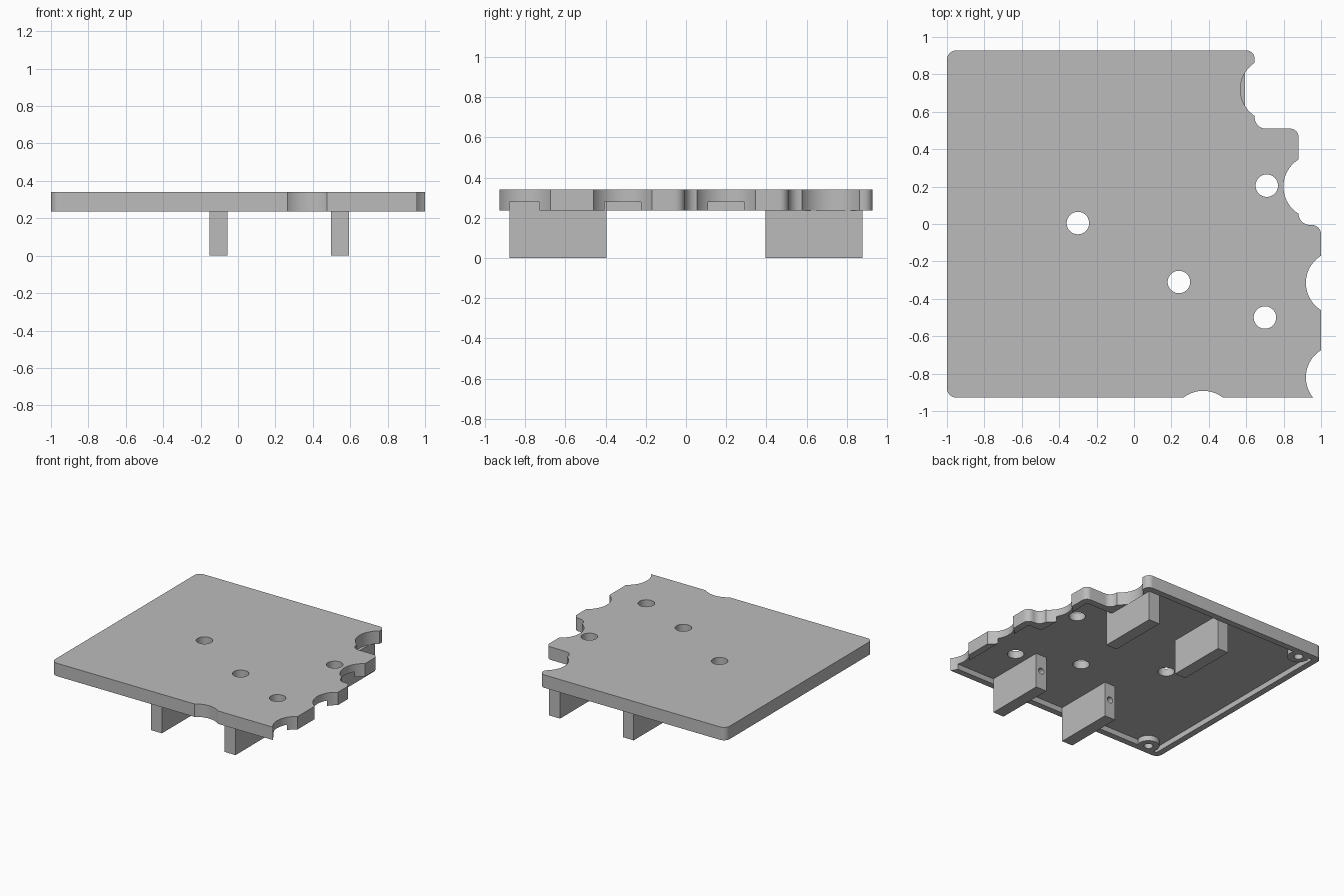
import bpy, bmesh, math
from mathutils import Vector, Matrix

if "Cube" in bpy.data.objects:
    bpy.data.objects.remove(bpy.data.objects["Cube"])

grey = bpy.data.materials.new("plain grey")
grey.diffuse_color = (0.5, 0.5, 0.5, 1)
grey.use_nodes = True
grey.node_tree.nodes["Principled BSDF"].inputs["Base Color"].default_value = grey.diffuse_color


def finish(name, bm):
    bmesh.ops.recalc_face_normals(bm, faces=bm.faces)
    me = bpy.data.meshes.new(name)
    bm.to_mesh(me)
    bm.free()
    me.materials.append(grey)
    ob = bpy.data.objects.new(name, me)
    bpy.context.collection.objects.link(ob)
    return ob


def prism(name, corners, z0, z1):
    """Extrude a right-angled outline; corners are (x, y, fillet radius)."""
    pts, n = [], len(corners)
    for i, (x, y, r) in enumerate(corners):
        p = Vector((x, y, 0))
        if r == 0:
            pts.append(p)
            continue
        a = (Vector((*corners[i - 1][:2], 0)) - p).normalized()
        b = (Vector((*corners[(i + 1) % n][:2], 0)) - p).normalized()
        c = p + r * (a + b)
        for k in range(9):
            t = math.pi / 2 * k / 8
            pts.append(c - r * (b * math.cos(t) + a * math.sin(t)))
    bm = bmesh.new()
    f = bm.faces.new([bm.verts.new((p.x, p.y, z0)) for p in pts])
    ext = bmesh.ops.extrude_face_region(bm, geom=[f])["geom"]
    bmesh.ops.translate(bm, vec=(0, 0, z1 - z0),
                        verts=[v for v in ext if isinstance(v, bmesh.types.BMVert)])
    return finish(name, bm)


def cylinder(name, x, y, r, z0, z1, segs=64):
    bm = bmesh.new()
    bmesh.ops.create_cone(bm, cap_ends=True, segments=segs, radius1=r, radius2=r,
                          depth=z1 - z0, matrix=Matrix.Translation((x, y, (z0 + z1) / 2)))
    return finish(name, bm)


def combine(ob, other, op='DIFFERENCE'):
    other.hide_render = True
    m = ob.modifiers.new("cut", 'BOOLEAN')
    m.operation, m.object, m.solver = op, other, 'EXACT'
    bpy.context.view_layer.objects.active = ob
    bpy.ops.object.modifier_apply(modifier=m.name)
    bpy.data.objects.remove(other, do_unlink=True)


def smooth(ob):
    bpy.ops.object.select_all(action='DESELECT')
    ob.select_set(True)
    bpy.context.view_layer.objects.active = ob
    bpy.ops.object.shade_smooth_by_angle(angle=math.radians(30))


BOTTOM, CEILING, TOP = 0.237, 0.28, 0.34

# Plate with a stepped right side, hollowed from below
plate = prism("plate", [(-1, -.928, .05), (1, -.928, 0), (1, -.005, .05), (.88, -.005, .06),
                        (.88, .51, .045), (.645, .51, .06), (.645, .928, .045), (-1, .928, .05)],
              BOTTOM, TOP)
combine(plate, prism("cavity", [(-.95, -.878, .02), (.945, -.878, .02), (.945, -.06, .02),
                                (.825, -.06, .02), (.825, .455, .02), (.59, .455, .02),
                                (.59, .878, .02), (-.95, .878, .02)], 0.1, CEILING))

# Screw bosses in the two left corners
for s in (-1, 1):
    combine(plate, cylinder("boss", -.845, s * .845, .08, BOTTOM, CEILING + .02), 'UNION')
    combine(plate, cylinder("boss_hole", -.845, s * .845, .033, .1, CEILING + .01))

# Round scallops along the edges
for x, y in [(.74, .72), (.97, .20), (1.09, -.315), (1.09, -.82), (.37, -1.063)]:
    combine(plate, cylinder("scallop", x, y, .171, .1, .5, 96))

# Through holes
for x, y in [(-.30, .005), (.24, -.31), (.70, -.50), (.71, .205)]:
    combine(plate, cylinder("hole", x, y, .06, .1, .5))
smooth(plate)

# Four hanging ribs, each with a pin hole in its inner end
for side, s in (("front", -1), ("back", 1)):
    for pos, x in (("left", -.105), ("right", .545)):
        y0, y1 = sorted((s * .395, s * .878))
        rib = prism(f"{side}_{pos}_rib", [(x - .048, y0, 0), (x + .048, y0, 0),
                                          (x + .048, y1, 0), (x - .048, y1, 0)], 0, CEILING + .003)
        pin = cylinder("pin_hole", 0, 0, .025, -.12, .12, 32)
        pin.data.transform(Matrix.Translation((x, s * .395, .15)) @ Matrix.Rotation(math.pi / 2, 4, 'X'))
        combine(rib, pin)
        if s > 0 and x > 0:
            combine(rib, cylinder("scallop", .74, .72, .171, BOTTOM, .5, 96))
        smooth(rib)
